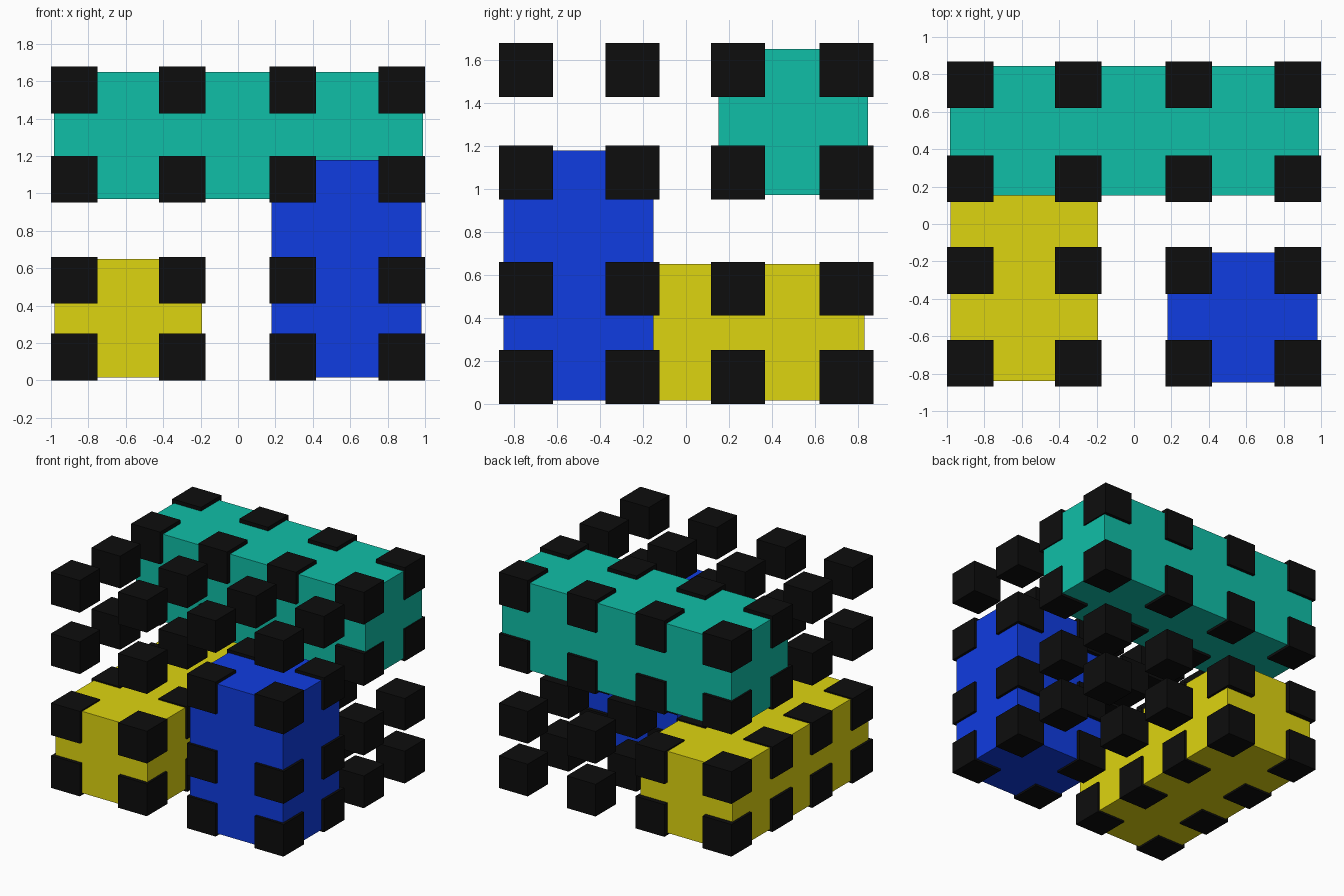
import bpy
from itertools import product

if "Cube" in bpy.data.objects:
    bpy.data.objects.remove(bpy.data.objects["Cube"])


def material(name, rgb):
    m = bpy.data.materials.new(name)
    m.diffuse_color = (*rgb, 1)
    m.use_nodes = True
    m.node_tree.nodes["Principled BSDF"].inputs["Base Color"].default_value = m.diffuse_color
    return m


def box(name, lo, hi, mat):
    """Axis-aligned box between two corners."""
    bpy.ops.mesh.primitive_cube_add(size=1, location=[(a + b) / 2 for a, b in zip(lo, hi)])
    ob = bpy.context.object
    ob.name = name
    ob.scale = [b - a for a, b in zip(lo, hi)]
    bpy.ops.object.transform_apply(location=False, rotation=False, scale=True)
    ob.data.materials.append(mat)
    return ob


black = material("black", (0.004, 0.004, 0.004))
teal = material("teal", (0.005, 0.52, 0.39))
blue = material("blue", (0.005, 0.045, 0.75))
yellow = material("yellow", (0.73, 0.66, 0.005))

# Three interlocking bars
box("teal_bar", (-0.985, 0.152, 0.97), (0.99, 0.845, 1.648), teal)
box("blue_bar", (0.18, -0.847, 0.015), (0.98, -0.152, 1.177), blue)
box("yellow_bar", (-0.98, -0.84, 0.015), (-0.192, 0.83, 0.65), yellow)

# Lattice of small black cubes: 4 x 4 x 4
XS = (-0.876, -0.299, 0.292, 0.876)
YS = (-0.744, -0.248, 0.242, 0.745)
ZS = (0.125, 0.535, 1.075, 1.552)
H = 0.124
first = box("corner_cube", (XS[0] - H, YS[0] - H - 0.001, 0.0),
            (XS[0] + H, YS[0] + H + 0.001, 0.25), black)
for i, (x, y, z) in enumerate(product(XS, YS, ZS)):
    if i == 0:
        continue
    cube = bpy.data.objects.new(f"corner_cube_{i}", first.data)
    cube.location = (x, y, z)
    bpy.context.collection.objects.link(cube)
